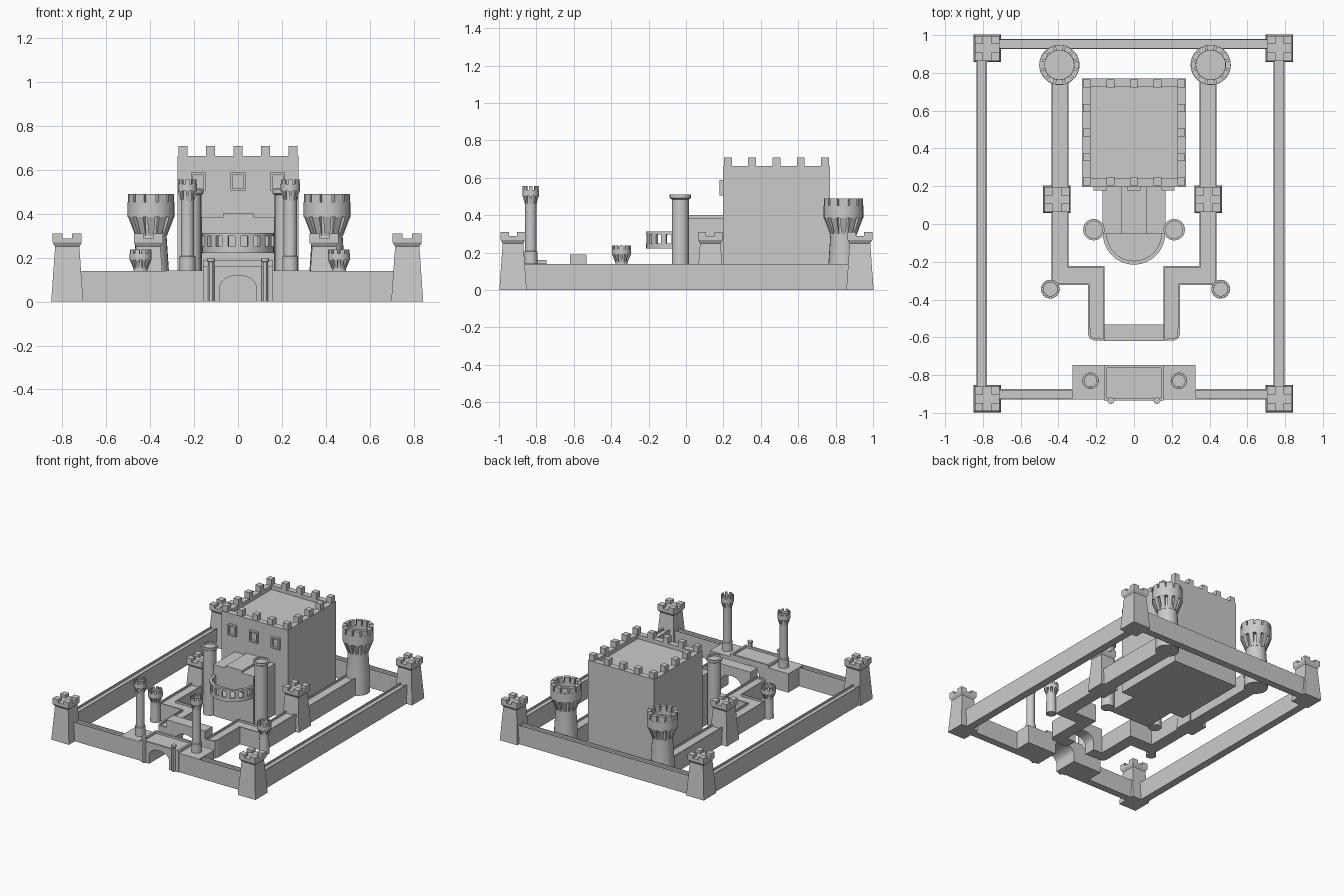
import bpy, bmesh
from math import sin, cos, pi

if "Cube" in bpy.data.objects:
    bpy.data.objects.remove(bpy.data.objects["Cube"])

def finish(name, bm, smooth=False):
    bmesh.ops.recalc_face_normals(bm, faces=bm.faces)
    me = bpy.data.meshes.new(name)
    bm.to_mesh(me)
    bm.free()
    ob = bpy.data.objects.new(name, me)
    bpy.context.collection.objects.link(ob)
    if smooth:
        bpy.ops.object.select_all(action='DESELECT')
        ob.select_set(True)
        bpy.context.view_layer.objects.active = ob
        bpy.ops.object.shade_smooth_by_angle()
    return ob

def extrude(bm, pts, vec):
    f = bm.faces.new([bm.verts.new(p) for p in pts])
    r = bmesh.ops.extrude_face_region(bm, geom=[f], use_keep_orig=True)
    bmesh.ops.translate(bm, vec=vec, verts=[g for g in r['geom'] if isinstance(g, bmesh.types.BMVert)])
    return [g for g in r['geom'] if isinstance(g, bmesh.types.BMFace)][0]

def boxes(name, items):
    bm = bmesh.new()
    for x0, x1, y0, y1, z0, z1 in items:
        extrude(bm, [(x0, y0, z0), (x1, y0, z0), (x1, y1, z0), (x0, y1, z0)], (0, 0, z1 - z0))
    return finish(name, bm)

def wall(name, outline, h, lip=.01, depth=.015):
    # solid wall with a sunken walkway along the top
    bm = bmesh.new()
    top = extrude(bm, [(x, y, 0) for x, y in outline], (0, 0, h))
    bmesh.ops.recalc_face_normals(bm, faces=bm.faces)
    bmesh.ops.inset_region(bm, faces=[top], thickness=lip)
    r = bmesh.ops.extrude_face_region(bm, geom=[top])
    bmesh.ops.translate(bm, vec=(0, 0, -depth), verts=[g for g in r['geom'] if isinstance(g, bmesh.types.BMVert)])
    if top.is_valid:
        bm.faces.remove(top)
    return finish(name, bm)

def rect(x0, x1, y0, y1):
    return [(x0, y0), (x1, y0), (x1, y1), (x0, y1)]

def lathe(name, x, y, prof, n=24):
    bm = bmesh.new()
    rings = [[bm.verts.new((x + r * cos(2 * pi * i / n), y + r * sin(2 * pi * i / n), z)) for i in range(n)]
             for r, z in prof]
    for a, b in zip(rings, rings[1:]):
        for i in range(n):
            bm.faces.new((a[i], a[(i + 1) % n], b[(i + 1) % n], b[i]))
    bm.faces.new(rings[0])
    bm.faces.new(rings[-1])
    return finish(name, bm, True)

def ring_blocks(name, x, y, angles, half, r0, rb, rt, z0, z1):
    # blocks around a circle; outer radius rb at the bottom, rt at the top
    bm = bmesh.new()
    for c in angles:
        v = [[bm.verts.new((x + r * cos(a), y + r * sin(a), z)) for a in (c - half, c + half) for r in rr]
             for z, rr in ((z0, (r0, rb)), (z1, (r0, rt)))]
        lo, hi = v
        order = (0, 1, 3, 2)
        bm.faces.new([lo[i] for i in order])
        bm.faces.new([hi[i] for i in order])
        for i in range(4):
            p, q = order[i], order[(i + 1) % 4]
            bm.faces.new((lo[p], lo[q], hi[q], hi[p]))
    return finish(name, bm)

def crowned_tower(name, x, y, shaft, rs, r, zb, zt, n=10):
    # round shaft, corbels, overhanging band and battlements
    h = zt - zb
    z1, z2 = zb + .45 * h, zb + .8 * h
    lathe(name, x, y, shaft + [(rs, zb), (rs * 1.08, z1), (r, z1), (r, z2), (r * .72, z2), (r * .72, z2 - .15 * h)])
    ang = [2 * pi * i / n for i in range(n)]
    ring_blocks(name + "_corbels", x, y, ang, .17, rs * .9, rs * 1.05, r, zb, z1)
    ring_blocks(name + "_merlons", x, y, ang, .21, r * .74, r, r, z2, zt)

def square_tower(name, x, y):
    bm = bmesh.new()
    rings = [[bm.verts.new((x + s * a, y + s * b, z)) for a, b in rect(-1, 1, -1, 1)]
             for s, z in ((.073, 0), (.055, .25), (.066, .268), (.066, .288))]
    for a, b in zip(rings, rings[1:]):
        for i in range(4):
            bm.faces.new((a[i], a[(i + 1) % 4], b[(i + 1) % 4], b[i]))
    bm.faces.new(rings[0])
    bm.faces.new(rings[-1])
    finish(name, bm)
    boxes(name + "_merlons", [(x + sx * .044 - .022, x + sx * .044 + .022, y + sy * .044 - .022,
                               y + sy * .044 + .022, .288, .31) for sx in (-1, 1) for sy in (-1, 1)])

def arch(name, w, h, y0, y1, aw, ah):
    # gate block with a round-headed passage
    pts = [(-w, y0, 0), (-w, y0, h), (w, y0, h), (w, y0, 0), (aw, y0, 0)]
    rise = .055
    pts += [(aw * cos(pi * i / 12), y0, ah - rise + rise * sin(pi * i / 12)) for i in range(13)]
    pts += [(-aw, y0, 0)]
    bm = bmesh.new()
    extrude(bm, pts, (0, y1 - y0, 0))
    return finish(name, bm)

# outer curtain walls and corner towers
wall("outer_wall_left", rect(-.835, -.779, -.92, .93), .14)
wall("outer_wall_right", rect(.738, .796, -.92, .93), .14)
wall("outer_wall_back", rect(-.78, .77, .926, .98), .14)
wall("outer_wall_front_left", rect(-.78, -.155, -.928, -.874), .14)
wall("outer_wall_front_right", rect(.155, .77, -.928, -.874), .14)
for x in (-.777, .77):
    for y in (-.925, .93):
        square_tower("corner_tower", x, y)

# outer gatehouse
arch("outer_gate", .16, .145, -.935, -.747, .083, .12)
boxes("outer_gate_parapet", [(-.16, .16, -.935, -.92, .145, .16), (-.16, .16, -.762, -.747, .145, .16),
                             (-.16, -.145, -.92, -.762, .145, .16), (.145, .16, -.92, -.762, .145, .16)])
for s in (-1, 1):
    lathe("gate_pillar", s * .122, -.935, [(.014, 0), (.014, .18), (.018, .183), (.018, .197)], 12)
    xs = sorted((s * .155, s * .326))
    boxes("gate_platform", [(xs[0], xs[1], -.925, -.747, 0, .141)])
    crowned_tower("gate_turret", .004 + s * .234, -.83, [(.036, .14), (.036, .205), (.03, .208)],
                  .03, .044, .46, .555, 8)

# inner walls, gate and towers
left = [(-.438, .80), (-.438, -.323), (-.243, -.323), (-.243, -.585), (-.233, -.608), (-.21, -.617),
        (-.156, -.617), (-.156, -.223), (-.347, -.223), (-.347, .80)]
wall("inner_wall_left", left, .13, .012)
wall("inner_wall_right", [(-x, y) for x, y in left], .13, .012)
arch("inner_gate", .16, .19, -.62, -.533, .083, .12)
for xm, xb, xr in ((-.408, -.395, -.443), (.392, .406, .459)):
    square_tower("inner_square_tower", xm, .13)
    crowned_tower("back_round_tower", xb, .842, [(.083, 0), (.08, .15)], .07, .107, .30, .49, 12)
    crowned_tower("small_round_tower", xr, -.345, [(.036, 0), (.034, .1)], .032, .05, .15, .237, 10)

# keep with sunken roof and battlements
wall("keep", rect(-.275, .275, .197, .77), .663, .062, .03)
m = [(i * .125, y) for i in range(-2, 3) for y in (.224, .743)]
m += [(x, .4835 + i * .13) for i in (-1, 0, 1) for x in (-.25, .25)]
boxes("keep_merlons", [(x - .021, x + .021, y - .021, y + .021, .655, .708) for x, y in m])

# framed keep windows
for x in (-.18, 0, .18):
    boxes("window_frame", [(x - .034, x - .024, .178, .2, .505, .587), (x + .024, x + .034, .178, .2, .505, .587),
                           (x - .024, x + .024, .178, .2, .505, .515), (x - .024, x + .024, .178, .2, .577, .587)])

# entrance block and its round towers
boxes("entrance_block", [(-.167, .167, -.053, .2, 0, .385), (-.066, .07, -.053, .2, .385, .402)])
for s in (-1, 1):
    lathe("entrance_tower", s * .213, -.03, [(.046, 0), (.046, .485), (.057, .492), (.057, .51), (.045, .51), (.045, .497)])

# half-round balcony with pierced railing
def half_ring(name, r0, r1, z0, z1, n=20):
    a = [pi + pi * i / n for i in range(n + 1)]
    pts = [(r1 * cos(t), -.05 + r1 * sin(t), z0) for t in a]
    if r0:
        pts += [(r0 * cos(t), -.05 + r0 * sin(t), z0) for t in reversed(a)]
    bm = bmesh.new()
    extrude(bm, pts, (0, 0, z1 - z0))
    finish(name, bm, True)

half_ring("balcony_floor", 0, .163, .222, .238)
half_ring("balcony_lower_band", .147, .163, .238, .25)
half_ring("balcony_rail", .145, .165, .298, .312)
ring_blocks("balcony_posts", 0, -.05, [pi + .08 + (pi - .16) * i / 8 for i in range(9)], .09, .147, .163, .163, .245, .3)
